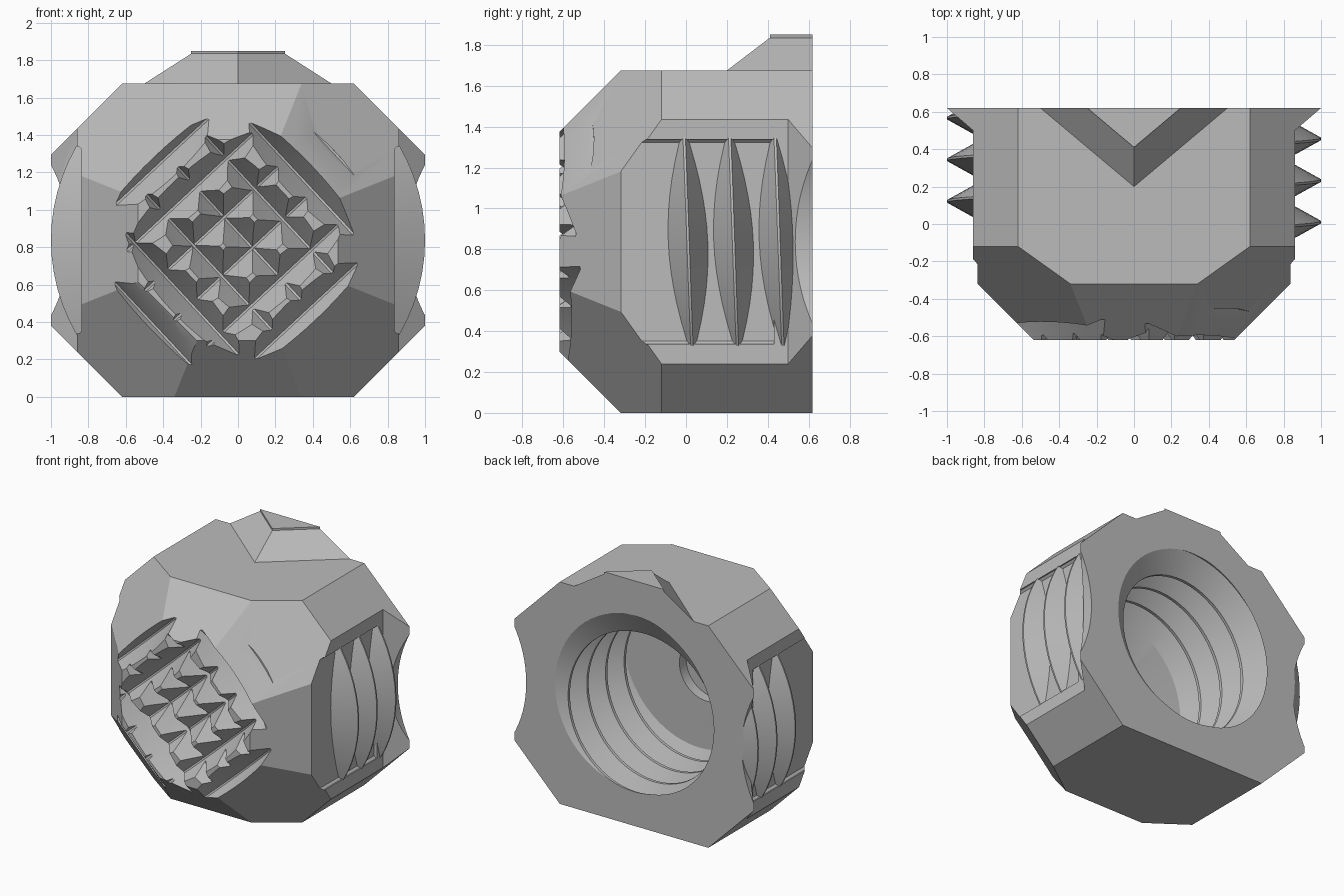
import bpy, bmesh, math
from mathutils import Matrix, Vector

if "Cube" in bpy.data.objects:
    bpy.data.objects.remove(bpy.data.objects["Cube"])

MID = 0.8375          # height of the bore axis
PITCH = 0.2225
ALONG_Y = Matrix.Translation((0, 0, MID)) @ Matrix.Rotation(-math.pi / 2, 4, 'X')


def finish(name, bm):
    bmesh.ops.recalc_face_normals(bm, faces=bm.faces[:])
    mesh = bpy.data.meshes.new(name)
    bm.to_mesh(mesh)
    bm.free()
    obj = bpy.data.objects.new(name, mesh)
    bpy.context.scene.collection.objects.link(obj)
    return obj


def convex(name, lo, hi, planes=(), mat=None):
    """Box from lo to hi, trimmed so that n . p <= d for every plane."""
    bm = bmesh.new()
    bmesh.ops.create_cube(bm, size=1)
    for v in bm.verts:
        v.co = Vector([l + (c + 0.5) * (h - l) for l, h, c in zip(lo, hi, v.co)])
    for n, d in planes:
        n = Vector(n)
        geom = bm.verts[:] + bm.edges[:] + bm.faces[:]
        bmesh.ops.bisect_plane(bm, geom=geom, plane_co=n * (d / n.length_squared),
                               plane_no=n, dist=1e-6, clear_outer=True)
        rim = [e for e in bm.edges if e.is_boundary]
        if rim:
            bmesh.ops.edgeloop_fill(bm, edges=rim)
    if mat:
        bm.transform(mat)
    return finish(name, bm)


def cylinder(name, radius, x, y0, y1, segments=96):
    bm = bmesh.new()
    bmesh.ops.create_cone(bm, cap_ends=True, segments=segments, radius1=radius,
                          radius2=radius, depth=y1 - y0)
    bm.transform(Matrix.Translation((x, (y0 + y1) / 2, 0)) @ ALONG_Y)
    return finish(name, bm)


def screw(name, profile, start, turns, phi0, mat, seg=72):
    """Closed helical solid along local z; profile holds (offset, radius)."""
    bm = bmesh.new()
    p, m = len(profile), len(profile) * turns
    grid = {}
    for i in range(seg):
        phi = phi0 + math.tau * i / seg
        for j in range(m + 1 + (p if i == 0 else 0)):
            t, r = profile[j % p]
            z = start + t + PITCH * (j // p + phi / math.tau)
            grid[i, j] = bm.verts.new((r * math.cos(phi), r * math.sin(phi), z))

    def at(i, j):
        return grid[0, j + p] if i == seg else grid[i, j]

    for i in range(seg):
        for j in range(m):
            bm.faces.new((at(i, j), at(i + 1, j), at(i + 1, j + 1), at(i, j + 1)))
    for row in (0, m):
        ring = [at(i, row) for i in range(seg + 1)]
        ring += [at(0, row + k) for k in range(p - 1, 0, -1)]
        tip = bm.verts.new((0, 0, sum(v.co.z for v in ring) / len(ring)))
        for a, b in zip(ring, ring[1:] + ring[:1]):
            bm.faces.new((a, b, tip))
    bm.transform(mat)
    return finish(name, bm)


def boolean(target, tool, operation, keep=False):
    mod = target.modifiers.new("bool", 'BOOLEAN')
    mod.object, mod.operation, mod.solver = tool, operation, 'EXACT'
    bpy.context.view_layer.update()
    graph = bpy.context.evaluated_depsgraph_get()
    mesh = bpy.data.meshes.new_from_object(target.evaluated_get(graph))
    target.modifiers.clear()
    target.data = mesh
    if not keep:
        bpy.data.objects.remove(tool)


# Main block: octagonal prism with chamfered front edges and corners
planes = []
for s in (-1, 1):
    planes.append(((s, -1, 0), 1.155))
    planes.append(((0, -1, s), 1.1575 + s * MID))
    for k in (-1, 1):
        planes.append(((s, 0, k), 1.4575 + k * MID))
        planes.append(((s, -1.4, k), 1.6255 + k * MID))
body = convex("threaded_block", (-1, -0.62, 0), (1, 0.62, 2 * MID), planes)

# Ridge on the top rear edge
wedge = [((s * 2, -2.381, 3.125), 1 - 0.62 * 2.381 + 1.675 * 3.125) for s in (-1, 1)]
cap = [((s * 4, -4.762, 0), 1 - 0.62 * 4.762) for s in (-1, 1)]
boolean(body, convex("top_ridge", (-0.5, 0.2, 1.6), (0.5, 0.62, 1.835), wedge), 'UNION')
boolean(body, convex("top_ridge_cap", (-0.3, 0.3, 1.8), (0.3, 0.62, 1.85), cap), 'UNION')

# Side windows that expose the large outer thread, flaring out at the rear
tooth = [(-0.1, 0.83), (-0.006, 1.0), (0.006, 1.0), (0.1, 0.83)]
side_thread = screw("side_thread", tooth, 0.01, 3, -math.pi / 2, ALONG_Y)
for s in (-1, 1):
    flip = Matrix.Scale(s, 4, (1, 0, 0))
    cut = convex("side_cut", (0.86, -0.9, -0.3), (1.2, 0.68, 2.1),
                 [((-1, 1.167, 0), -0.86 + 1.167 * 0.5)], flip)
    boolean(cut, convex("side_recess", (0.836, -0.5, MID - 0.5), (1.15, 0.43, MID + 0.5),
                        [((-1, 0, k), -0.836 + k * MID + 0.485) for k in (-1, 1)], flip), 'UNION')
    boolean(cut, cylinder("side_notch", 0.86, s * 1.76, 0.4, 0.72), 'UNION')
    boolean(cut, side_thread, 'DIFFERENCE', keep=True)
    boolean(body, cut, 'DIFFERENCE')
bpy.data.objects.remove(side_thread)

# Front face: two crossing sets of curved grooves pressed in by diagonal threaded rods
for sx, start, turns in ((1, 0.029 - 4 * PITCH, 9), (-1, 0.14 - 4 * PITCH, 8)):
    axis = Vector((sx, 0, 1)).normalized()
    inward = Vector((0, 1, 0))
    frame = Matrix((inward, axis.cross(inward), axis)).transposed().to_4x4()
    place = Matrix.Translation((0, -1.45, MID)) @ frame
    boolean(body, screw("front_grooves", tooth, start, turns, -math.pi, place), 'DIFFERENCE')

# Threaded bore from the rear, with a stepped dimple in its floor
groove = [(t, r - 0.25) for t, r in tooth]
bore = screw("bore", groove, 0.01 - PITCH, 5, -math.pi / 2, ALONG_Y)
boolean(bore, convex("bore_limit", (-1, -0.25, -0.2), (1, 0.7, 1.9)), 'INTERSECT')
for radius, y0 in ((0.23, -0.33), (0.13, -0.37)):
    boolean(bore, cylinder("bore_dimple", radius, 0, y0, 0.1), 'UNION')
boolean(body, bore, 'DIFFERENCE')

# Plain grey finish
grey = bpy.data.materials.new("plain_grey")
grey.use_nodes = True
colour = (0.5, 0.5, 0.5, 1)
grey.diffuse_color = colour
grey.node_tree.nodes["Principled BSDF"].inputs["Base Color"].default_value = colour
body.data.materials.clear()
body.data.materials.append(grey)
for poly in body.data.polygons:
    poly.material_index = 0

bpy.ops.object.select_all(action='DESELECT')
body.select_set(True)
bpy.context.view_layer.objects.active = body
bpy.ops.object.shade_smooth_by_angle(angle=math.radians(20))
